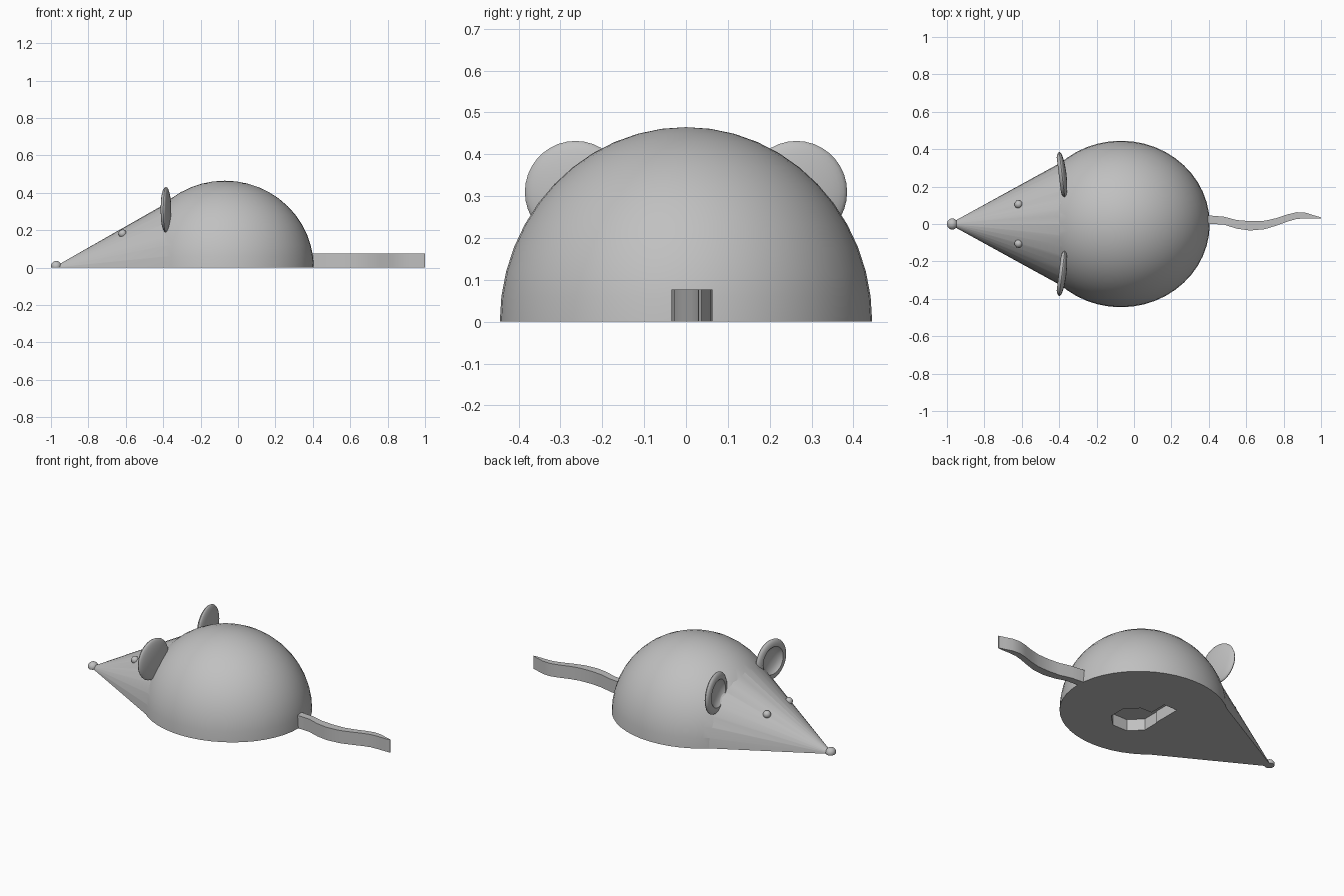
import bpy, bmesh, math
from mathutils import Matrix, Vector

if "Cube" in bpy.data.objects:
    bpy.data.objects.remove(bpy.data.objects["Cube"], do_unlink=True)

grey = bpy.data.materials.new("plain grey")
grey.use_nodes = True
grey.diffuse_color = (0.53, 0.53, 0.53, 1)
grey.node_tree.nodes["Principled BSDF"].inputs["Base Color"].default_value = grey.diffuse_color


def place(x, y, z, sx=1, sy=1, sz=1):
    return Matrix.Translation((x, y, z)) @ Matrix.Diagonal((sx, sy, sz, 1))


def finish(name, bm, flat_base=False):
    """Turn a bmesh into a smooth-shaded object, optionally cut off at the floor."""
    if flat_base:
        geom = bm.verts[:] + bm.edges[:] + bm.faces[:]
        bmesh.ops.bisect_plane(bm, geom=geom, dist=1e-5, plane_co=(0, 0, 0),
                               plane_no=(0, 0, 1), clear_inner=True)
        rim = [e for e in bm.edges if e.is_boundary]
        bmesh.ops.holes_fill(bm, edges=rim, sides=0)
    bmesh.ops.recalc_face_normals(bm, faces=bm.faces[:])
    mesh = bpy.data.meshes.new(name)
    bm.to_mesh(mesh)
    bm.free()
    mesh.materials.append(grey)
    ob = bpy.data.objects.new(name, mesh)
    bpy.context.collection.objects.link(ob)
    smooth(ob)
    return ob


def smooth(ob):
    bpy.ops.object.select_all(action='DESELECT')
    ob.select_set(True)
    bpy.context.view_layer.objects.active = ob
    bpy.ops.object.shade_smooth_by_angle(angle=math.radians(32))


def combine(ob, other, operation):
    """Apply a boolean and discard the operand."""
    mod = ob.modifiers.new("combine", 'BOOLEAN')
    mod.operation, mod.object, mod.solver = operation, other, 'EXACT'
    bpy.context.view_layer.objects.active = ob
    bpy.ops.object.modifier_apply(modifier=mod.name)
    bpy.data.objects.remove(other, do_unlink=True)


def ball(name, centre, radii, segments=32, flat_base=False):
    bm = bmesh.new()
    bmesh.ops.create_uvsphere(bm, u_segments=segments, v_segments=segments // 2,
                              radius=1, matrix=place(*centre, *radii))
    return finish(name, bm, flat_base)


# Domed body joined to a pointed half-cone head
body = ball("body", (-0.07, 0, 0), (0.475, 0.445, 0.465), 48, True)
bm = bmesh.new()
to_front = Matrix.Rotation(-math.pi / 2, 4, 'Y')
bmesh.ops.create_cone(bm, cap_ends=True, segments=36, radius1=1, radius2=0.03, depth=0.6,
                      matrix=place(-0.67, 0, 0, 1, 0.34, 0.352) @ to_front)
combine(body, finish("head", bm, True), 'UNION')

# Keyhole-shaped pocket in the underside
bm = bmesh.new()
bmesh.ops.create_cone(bm, cap_ends=True, segments=8, radius1=0.13, radius2=0.13, depth=0.14,
                      matrix=place(-0.075, -0.09, 0) @ Matrix.Rotation(math.pi / 8, 4, 'Z'))
combine(body, finish("round_pocket", bm), 'DIFFERENCE')
bm = bmesh.new()
bmesh.ops.create_cube(bm, size=1, matrix=place(-0.145, 0.02, 0, 0.09, 0.24, 0.14))
combine(body, finish("slot", bm), 'DIFFERENCE')
smooth(body)

# Nose
ball("nose", (-0.972, 0, 0.008), (0.028, 0.03, 0.028), 24, True)

# Ears: turned dishes, hollow side forward; and eyes
back = [(0.122 * math.sin(a), -0.024 * math.cos(a))
        for a in (i * math.pi / 16 for i in range(9))]
dish = [(0.118, 0.007), (0.108, 0.013), (0.095, 0.017), (0.082, 0.017),
        (0.076, 0.01), (0.05, -0.004), (0, -0.008)]
for side, label in ((1, "left"), (-1, "right")):
    bm = bmesh.new()
    points = [bm.verts.new((r, 0, z)) for r, z in back + dish]
    edges = [bm.edges.new(pair) for pair in zip(points, points[1:])]
    bmesh.ops.spin(bm, geom=points + edges, cent=(0, 0, 0), axis=(0, 0, 1),
                   angle=math.tau, steps=36, use_merge=True)
    bmesh.ops.remove_doubles(bm, verts=bm.verts[:], dist=1e-4)
    turn = Matrix.Rotation(math.radians(7) * side, 4, 'Z') @ to_front
    bm.transform(place(-0.385, 0.264 * side, 0.31) @ turn)
    finish(label + "_ear", bm)
    ball(label + "_eye", (-0.617, 0.105 * side, 0.182), (0.022,) * 3, 20)

# Tail: an upright wavy strip, thinning to the tip (x, middle y, thickness)
path = [(0.37, 0.025, 0.05), (0.42, 0.022, 0.044), (0.48, 0.018, 0.042), (0.55, -0.002, 0.046),
        (0.62, -0.01, 0.05), (0.7, -0.005, 0.045), (0.76, 0.011, 0.04), (0.82, 0.032, 0.038),
        (0.87, 0.045, 0.036), (0.92, 0.045, 0.03), (0.96, 0.038, 0.018), (1, 0.033, 0.005)]
bm = bmesh.new()
outline = [(x, y + t / 2) for x, y, t in path] + [(x, y - t / 2) for x, y, t in reversed(path)]
face = bm.faces.new([bm.verts.new((x, y, 0)) for x, y in outline])
top = bmesh.ops.extrude_face_region(bm, geom=[face], use_keep_orig=True)["geom"]
bmesh.ops.translate(bm, vec=Vector((0, 0, 0.077)),
                    verts=[v for v in top if isinstance(v, bmesh.types.BMVert)])
finish("tail", bm)
